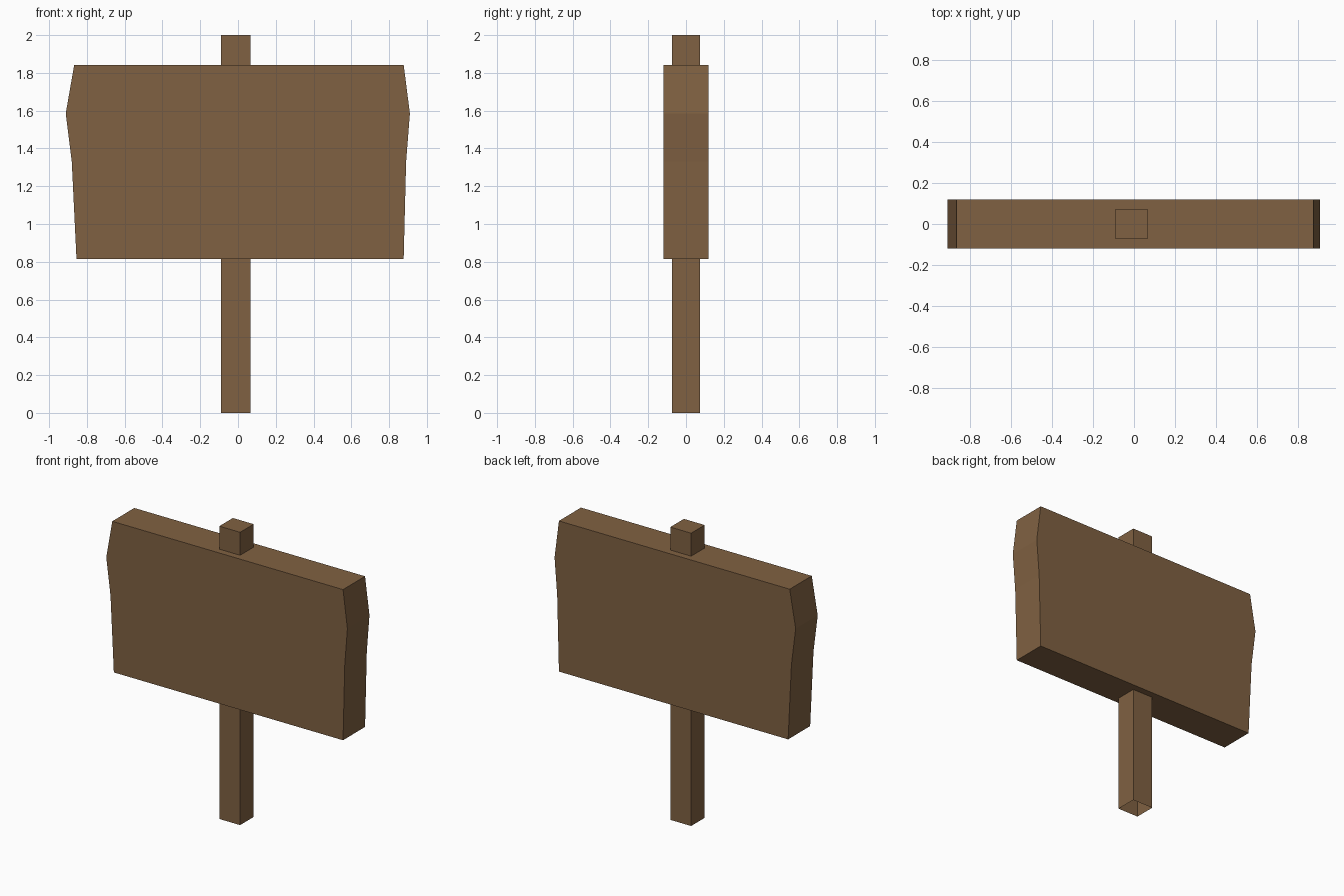
import bpy, bmesh

if "Cube" in bpy.data.objects:
    bpy.data.objects.remove(bpy.data.objects["Cube"])

wood = bpy.data.materials.new("brown wood")
wood.diffuse_color = (0.216, 0.12, 0.054, 1)
wood.use_nodes = True
wood.node_tree.nodes["Principled BSDF"].inputs["Base Color"].default_value = wood.diffuse_color


def finish(bm, name):
    bmesh.ops.recalc_face_normals(bm, faces=bm.faces)
    mesh = bpy.data.meshes.new(name)
    bm.to_mesh(mesh)
    bm.free()
    mesh.materials.append(wood)
    bpy.context.collection.objects.link(bpy.data.objects.new(name, mesh))


def extrude(bm, points, vector):
    """Fill a closed outline and extrude it; returns the starting face."""
    face = bm.faces.new([bm.verts.new(p) for p in points])
    result = bmesh.ops.extrude_face_region(bm, geom=[face], use_keep_orig=True)
    moved = [g for g in result["geom"] if isinstance(g, bmesh.types.BMVert)]
    bmesh.ops.translate(bm, verts=moved, vec=vector)
    return face


# Square post, open underneath
bm = bmesh.new()
x0, x1, y0, y1 = -0.09, 0.067, -0.073, 0.073
base = extrude(bm, [(x0, y0, 0), (x1, y0, 0), (x1, y1, 0), (x0, y1, 0)], (0, 0, 2))
bmesh.ops.delete(bm, geom=[base], context='FACES_ONLY')
finish(bm, "post")

# Sign board with roughly cut ends
bm = bmesh.new()
outline = [(-0.855, 0.814), (0.877, 0.814), (0.89, 1.33), (0.91, 1.585),
           (0.877, 1.843), (-0.867, 1.843), (-0.912, 1.585), (-0.88, 1.33)]
extrude(bm, [(x, -0.119, z) for x, z in outline], (0, 0.238, 0))
finish(bm, "sign_board")
